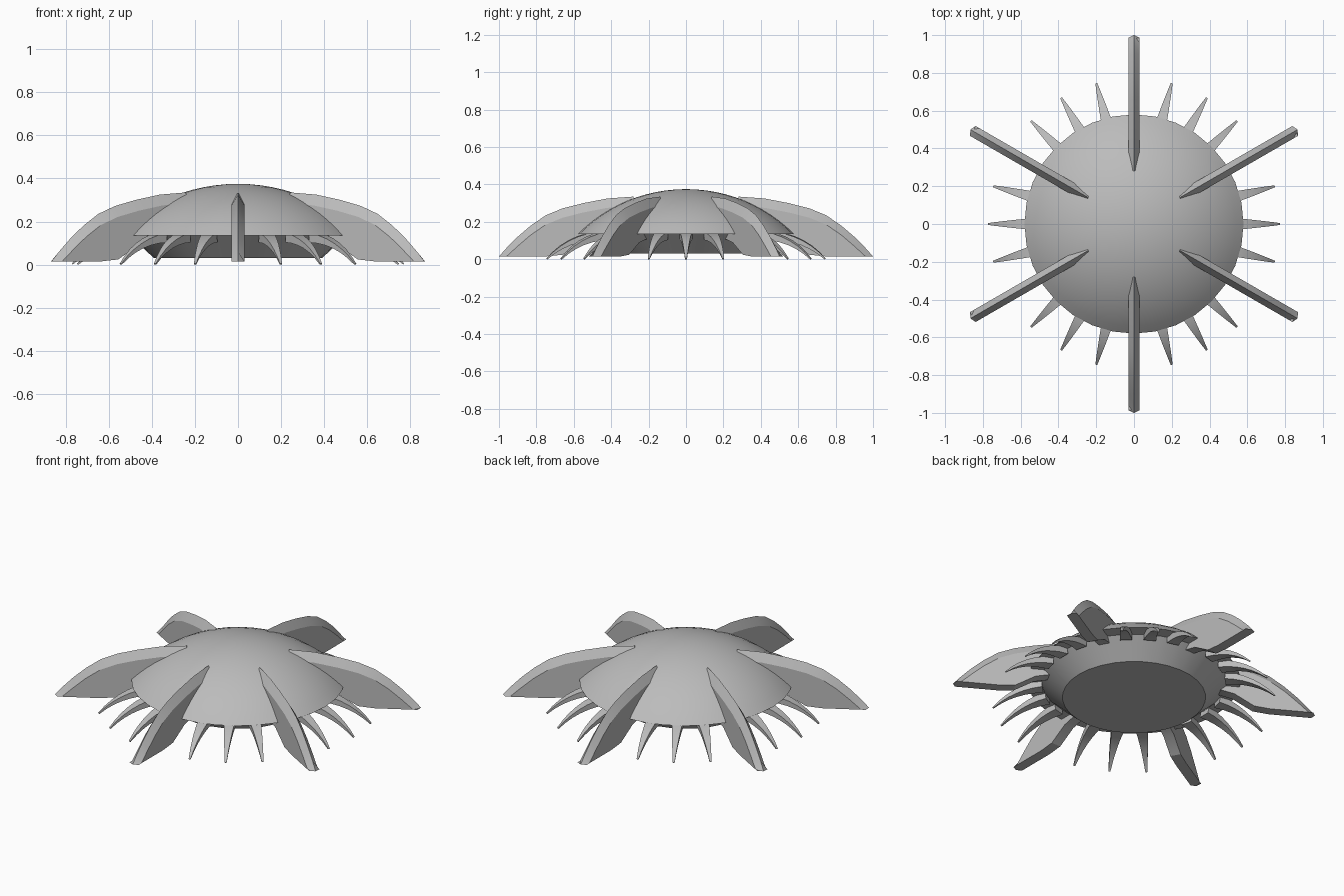
import bpy
import bmesh
from math import radians, sin, cos, asin, pi
from mathutils import Matrix, Vector

if "Cube" in bpy.data.objects:
    bpy.data.objects.remove(bpy.data.objects["Cube"], do_unlink=True)

grey = bpy.data.materials.new("plain grey")
grey.use_nodes = True
grey.diffuse_color = (0.5, 0.5, 0.5, 1)
grey.node_tree.nodes["Principled BSDF"].inputs["Base Color"].default_value = (0.5, 0.5, 0.5, 1)


def finish(bm, name, smooth_angle=None):
    """Turn a bmesh into an object with clean normals and the grey material."""
    bmesh.ops.remove_doubles(bm, verts=bm.verts, dist=0.0001)
    bmesh.ops.recalc_face_normals(bm, faces=bm.faces)
    mesh = bpy.data.meshes.new(name)
    bm.to_mesh(mesh)
    bm.free()
    mesh.materials.append(grey)
    obj = bpy.data.objects.new(name, mesh)
    bpy.context.collection.objects.link(obj)
    if smooth_angle:
        bpy.ops.object.select_all(action="DESELECT")
        obj.select_set(True)
        bpy.context.view_layer.objects.active = obj
        bpy.ops.object.shade_smooth_by_angle(angle=radians(smooth_angle))
    return obj


def lathe(name, profile, steps):
    """Spin a radius/height profile around the vertical axis."""
    bm = bmesh.new()
    verts = [bm.verts.new((r, 0, z)) for r, z in profile]
    edges = [bm.edges.new(pair) for pair in zip(verts, verts[1:])]
    bmesh.ops.spin(bm, geom=verts + edges, cent=(0, 0, 0), axis=(0, 0, 1),
                   angle=2 * pi, steps=steps, use_merge=True)
    return finish(bm, name, 30)


def loft(name, rings, smooth_angle=None):
    """Skin a row of equal rings and cap both ends."""
    bm = bmesh.new()
    rows = [[bm.verts.new(p) for p in ring] for ring in rings]
    n = len(rows[0])
    for a, b in zip(rows, rows[1:]):
        for i in range(n):
            j = (i + 1) % n
            bm.faces.new((a[i], a[j], b[j], b[i]))
    bm.faces.new(rows[0])
    bm.faces.new(rows[-1])
    return finish(bm, name, smooth_angle)


def copies(obj, angles):
    """Place the part at each angle around the centre, sharing its mesh."""
    base = obj.name
    for i, a in enumerate(angles):
        part = obj if i == 0 else obj.copy()
        if i:
            bpy.context.collection.objects.link(part)
        part.name = f"{base}_{i + 1}"
        part.matrix_world = Matrix.Rotation(radians(a), 4, "Z")


# Dome: a spherical cap with a flat underside
rim_r, rim_z, top_z = 0.58, 0.135, 0.375
rise = top_z - rim_z
ball = (rim_r ** 2 + rise ** 2) / (2 * rise)
sweep = asin(rim_r / ball)
cap = [(ball * sin(sweep * i / 12), top_z - ball + ball * cos(sweep * i / 12)) for i in range(13)]
lathe("dome", cap + [(0.5, rim_z), (0, rim_z)], 32)

# Tapered hull under the dome
lathe("hull", [(0, 0.14), (0.51, 0.14), (0.39, 0.03), (0, 0.03)], 32)

# Fins: ridge line, shoulder drop below it, and the lower edge, from inside to tip
ridge = [(0.28, 0.335), (0.42, 0.325), (0.55, 0.3), (0.66, 0.272), (0.75, 0.235),
         (0.83, 0.18), (0.9, 0.12), (0.96, 0.06), (1.0, 0.015)]
half = 0.03
rings = []
for i, (r, z) in enumerate(ridge):
    low = min(0.12, max(0.015, 0.12 - (r - 0.5) * 0.6))
    shoulder = max(low, z - 0.05)
    back = 0.015 if i == len(ridge) - 1 else 0
    rings.append([(r, 0, z), (r - back, half, shoulder), (r - back, half, low),
                  (r - back, -half, low), (r - back, -half, shoulder)])
copies(loft("fin", rings, 25), range(30, 390, 60))

# Spikes: curved tapering claws around the rim, in groups of three between fins
rings = []
start, bend, tip = Vector((0.5, 0, 0.125)), Vector((0.66, 0, 0.11)), Vector((0.77, 0, 0.002))
for i in range(7):
    t = i / 6
    p = start * (1 - t) ** 2 + bend * 2 * t * (1 - t) + tip * t * t
    d = ((bend - start) * (1 - t) + (tip - bend) * t).normalized()
    up = Vector((-d.z, 0, d.x))
    w = 0.034 * (1 - t) + 0.005 * t
    h = 0.022 * (1 - t) + 0.003 * t
    side = Vector((0, w, 0))
    rings.append([p + side + up * h, p - side + up * h, p - side - up * h, p + side - up * h])
copies(loft("spike", rings, 30), [a for a in range(0, 360, 15) if a % 60 != 30])
